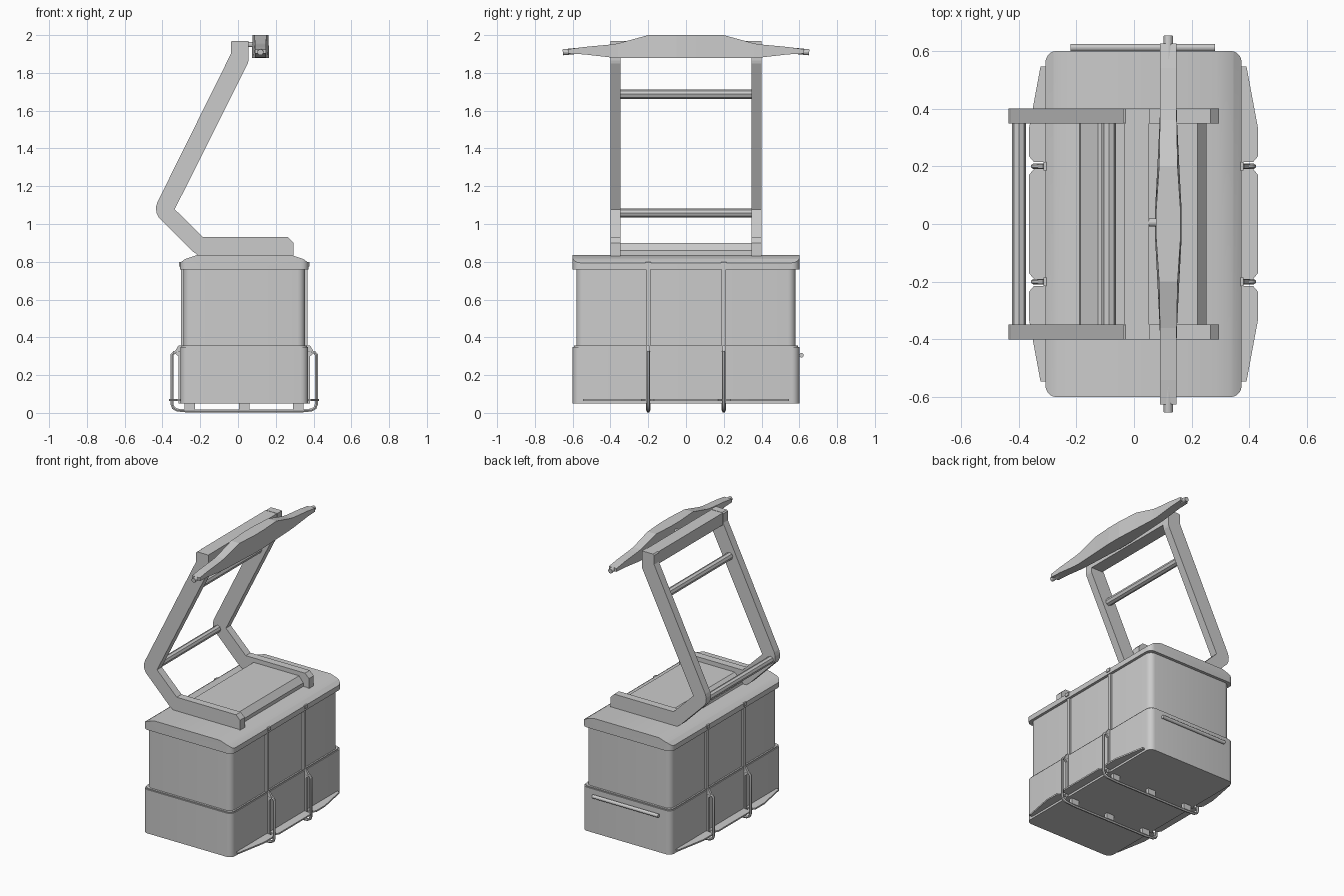
import bpy, bmesh, math
from mathutils import Vector

if "Cube" in bpy.data.objects:
    bpy.data.objects.remove(bpy.data.objects["Cube"])

CX = 0.033  # cabin centre line in x


def finish(name, bm, smooth=False):
    bmesh.ops.recalc_face_normals(bm, faces=bm.faces)
    me = bpy.data.meshes.new(name)
    bm.to_mesh(me)
    bm.free()
    ob = bpy.data.objects.new(name, me)
    bpy.context.collection.objects.link(ob)
    if smooth:
        bpy.ops.object.select_all(action='DESELECT')
        ob.select_set(True)
        bpy.context.view_layer.objects.active = ob
        bpy.ops.object.shade_smooth_by_angle(angle=math.radians(25))
    return ob


def prism_bm(pts, axis, a, b):
    """Extrude a 2D outline along y (pts are x,z) or z (pts are x,y)."""
    bm = bmesh.new()
    put = (lambda p, t: (p[0], t, p[1])) if axis == 'y' else (lambda p, t: (p[0], p[1], t))
    lo = [bm.verts.new(put(p, a)) for p in pts]
    hi = [bm.verts.new(put(p, b)) for p in pts]
    bm.faces.new(lo)
    bm.faces.new(hi)
    for i in range(len(pts)):
        j = (i + 1) % len(pts)
        bm.faces.new((lo[i], lo[j], hi[j], hi[i]))
    return bm


def prism(name, pts, axis, a, b, smooth=False):
    return finish(name, prism_bm(pts, axis, a, b), smooth)


def box(name, x0, x1, y0, y1, z0, z1):
    return prism(name, [(x0, y0), (x1, y0), (x1, y1), (x0, y1)], 'z', z0, z1)


def rod(name, p, q, r, n=12):
    p, q = Vector(p), Vector(q)
    bm = bmesh.new()
    bmesh.ops.create_cone(bm, cap_ends=True, segments=n, radius1=r, radius2=r, depth=(q - p).length)
    rot = (q - p).to_track_quat('Z', 'Y').to_matrix().to_4x4()
    bmesh.ops.transform(bm, matrix=rot, verts=bm.verts)
    bmesh.ops.translate(bm, vec=(p + q) / 2, verts=bm.verts)
    return finish(name, bm, n > 8)


def tube(name, pts, r):
    cu = bpy.data.curves.new(name, 'CURVE')
    cu.dimensions = '3D'
    cu.bevel_depth, cu.bevel_resolution, cu.use_fill_caps = r, 1, True
    sp = cu.splines.new('POLY')
    sp.points.add(len(pts) - 1)
    for pt, co in zip(sp.points, pts):
        pt.co = (*co, 1)
    ob = bpy.data.objects.new(name, cu)
    bpy.context.collection.objects.link(ob)
    bpy.ops.object.select_all(action='DESELECT')
    ob.select_set(True)
    bpy.context.view_layer.objects.active = ob
    bpy.ops.object.convert(target='MESH')
    bpy.ops.object.shade_smooth_by_angle(angle=math.radians(50))


def outline(hx, hy, r=0.04, n=5):
    pts = []
    for k, (sx, sy) in enumerate([(1, 1), (-1, 1), (-1, -1), (1, -1)]):
        for i in range(n + 1):
            t = math.pi / 2 * (k + i / n)
            pts.append((CX + sx * (hx - r) + r * math.cos(t), sy * (hy - r) + r * math.sin(t)))
    return pts


# Cabin walls, lower and upper
prism("lower_cabin", outline(0.338, 0.60), 'z', 0.05, 0.35, True)
prism("lower_cabin_lip", outline(0.332, 0.594), 'z', 0.35, 0.357, True)
prism("upper_cabin", outline(0.322, 0.58), 'z', 0.35, 0.77, True)

# Roof: rounded slab with its long edges sliced into a curve
bm = prism_bm(outline(0.340, 0.60), 'z', 0.76, 0.836)
for s in (1, -1):
    for d, z, nx, nz in ((0.312, 0.815, 0.58, 0.8), (0.312, 0.815, 0.32, 0.95), (0.338, 0.797, 0.75, 0.66)):
        res = bmesh.ops.bisect_plane(bm, geom=bm.verts[:] + bm.edges[:] + bm.faces[:], dist=1e-5,
                                     plane_co=(CX + s * d, 0, z), plane_no=(s * nx, 0, nz), clear_outer=True)
        cut = [e for e in res['geom_cut'] if isinstance(e, bmesh.types.BMEdge) and e.is_boundary]
        if cut:
            bmesh.ops.holes_fill(bm, edges=cut, sides=0)
finish("roof", bm, True)

# Rail on the back wall
rod("back_rail", (-0.22, 0.611, 0.305), (0.28, 0.611, 0.305), 0.012)

for s in (1, -1):
    side = "right" if s > 0 else "left"
    X = lambda d: CX + s * d
    # Foot plates along the lower edge
    prism(f"middle_step_{side}", [(X(d), y) for d, y in (
        (0.32, -0.19), (0.38, -0.19), (0.397, -0.17), (0.397, 0.17), (0.38, 0.19), (0.32, 0.19))],
        'z', 0.064, 0.074)
    for e in (1, -1):
        prism(f"end_step_{side}", [(X(d), e * y) for d, y in (
            (0.32, 0.545), (0.357, 0.545), (0.397, 0.33), (0.397, 0.235), (0.38, 0.215), (0.32, 0.215))],
            'z', 0.064, 0.074)
        # Vertical door trims and rack brackets
        y = e * 0.2
        box(f"door_trim_{side}", *sorted((X(0.31), X(0.335))), y - 0.012, y + 0.012, 0.35, 0.785)
        box(f"trim_cap_{side}", *sorted((X(0.31), X(0.346))), y - 0.014, y + 0.014, 0.775, 0.798)
        prism(f"rack_bracket_{side}", [(X(d), z) for d, z in (
            (0.33, 0.05), (0.348, 0.05), (0.348, 0.30), (0.372, 0.318), (0.348, 0.357), (0.32, 0.357))],
            'y', y - 0.008, y + 0.008)

# Tubular racks wrapping under the cabin, with spacer blocks
half = [(0.34, 0.325), (0.372, 0.32), (0.382, 0.308), (0.382, 0.045), (0.375, 0.026), (0.355, 0.015), (0.29, 0.009)]
for y in (-0.2, 0.2):
    path = [(CX - d, y, z) for d, z in half] + [(CX + d, y, z) for d, z in reversed(half)]
    tube("under_rack", path, 0.009)
    for x in (-0.255, CX, 0.318):
        box("rack_spacer", x - 0.028, x + 0.028, y - 0.012, y + 0.012, 0.012, 0.055)

# Bent hanger arms
arm = [(0.295, 0.83), (0.295, 0.90), (0.265, 0.93), (-0.185, 0.93), (-0.335, 1.078), (0.052, 1.85),
       (0.055, 1.865), (0.055, 1.97), (-0.03, 1.97), (-0.038, 1.962), (-0.038, 1.90), (-0.427, 1.115),
       (-0.434, 1.09), (-0.432, 1.06), (-0.42, 1.035), (-0.24, 0.855), (-0.205, 0.83)]
for s in (1, -1):
    prism("hanger_arm", arm, 'y', s * 0.348, s * 0.40)

# Hanger cross members and the raised roof platform
box("top_crossbar", -0.035, 0.052, -0.35, 0.35, 1.885, 1.968)
rod("upper_cross_rod", (-0.087, -0.35, 1.687), (-0.087, 0.35, 1.687), 0.025, 8)
rod("lower_cross_rod", (-0.398, -0.35, 1.058), (-0.398, 0.35, 1.058), 0.024, 8)
prism("roof_platform", [(-0.19, 0.83), (-0.185, 0.85), (-0.125, 0.90), (0.22, 0.90), (0.252, 0.86), (0.252, 0.83)],
      'y', -0.35, 0.35)

# Cable grip: lofted beam (y, top half width, bottom half width, bottom z, top z)
GX = 0.119
end = [(0.05, 0.042, 0.046, 1.88, 2.0), (0.2, 0.032, 0.038, 1.88, 2.0), (0.36, 0.029, 0.030, 1.88, 1.956),
       (0.40, 0.029, 0.029, 1.882, 1.95), (0.54, 0.029, 0.029, 1.898, 1.937), (0.625, 0.029, 0.029, 1.902, 1.925)]
bm = bmesh.new()
rings = []
for y, wt, wb, z0, z1 in [(-e[0], *e[1:]) for e in reversed(end)] + end:
    rings.append([bm.verts.new((GX + w, y, z)) for w, z in ((-wb, z0), (wb, z0), (wt, z1), (-wt, z1))])
for a, b in zip(rings, rings[1:]):
    for i in range(4):
        j = (i + 1) % 4
        bm.faces.new((a[i], a[j], b[j], b[i]))
bm.faces.new(rings[0])
bm.faces.new(rings[-1])
finish("cable_grip", bm)
for s in (1, -1):
    rod("grip_tip", (GX, s * 0.56, 1.918), (GX, s * 0.652, 1.909), 0.016)
rod("grip_pin", (0.04, 0.005, 1.95), (0.09, 0.005, 1.95), 0.014)
